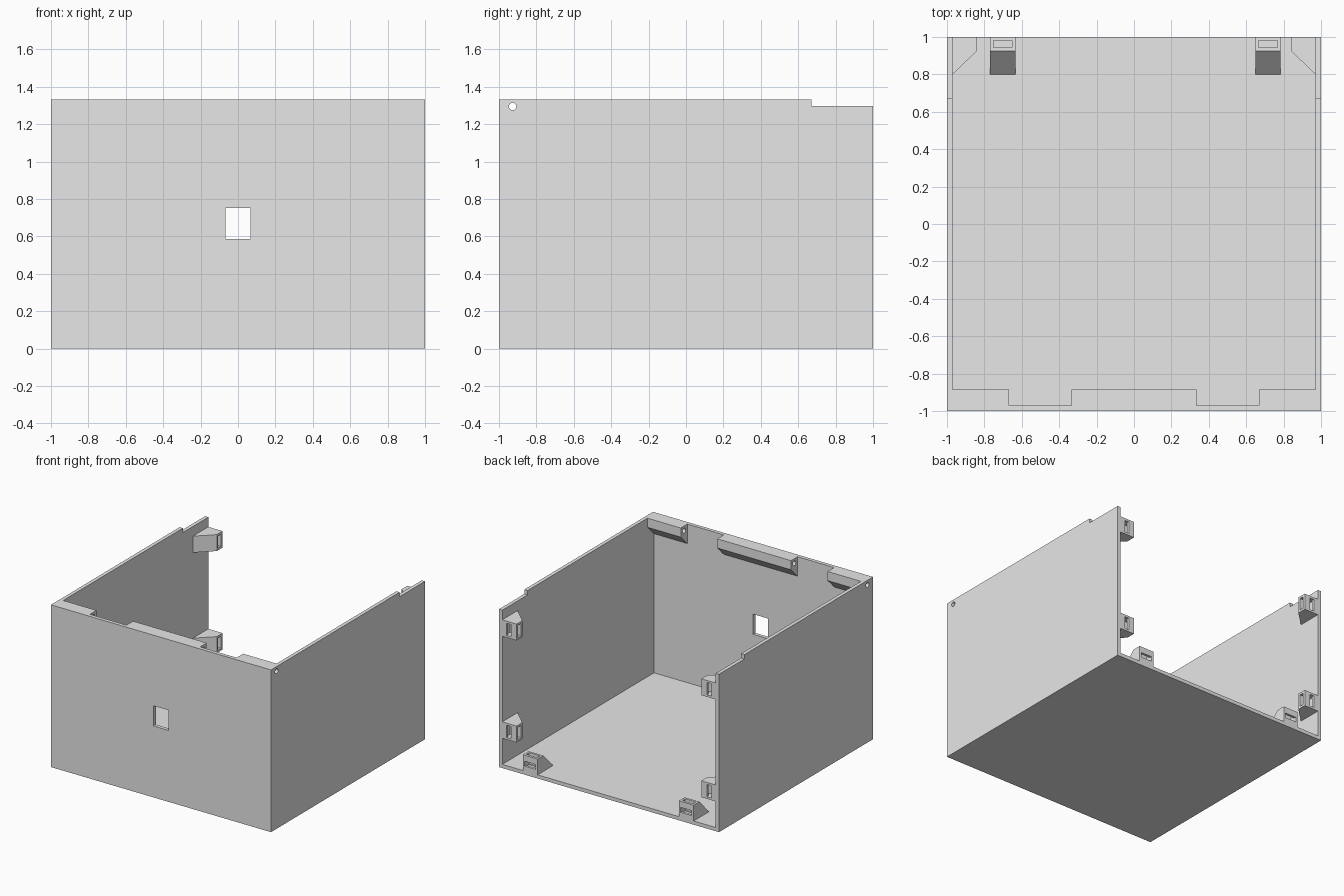
import bpy, bmesh
from math import pi
from mathutils import Matrix, Vector

cube = bpy.data.objects.get("Cube")
if cube:
    bpy.data.objects.remove(cube, do_unlink=True)

HEIGHT, WALL, INNER = 1.333, 0.03, 0.97
CLIP = 0.135

grey = bpy.data.materials.new("plain_grey")
grey.use_nodes = True
colour = (0.8, 0.8, 0.8, 1)
grey.diffuse_color = colour
grey.node_tree.nodes["Principled BSDF"].inputs["Base Color"].default_value = colour


def finish(name, bm):
    bmesh.ops.recalc_face_normals(bm, faces=bm.faces)
    mesh = bpy.data.meshes.new(name)
    bm.to_mesh(mesh)
    bm.free()
    mesh.materials.append(grey)
    obj = bpy.data.objects.new(name, mesh)
    bpy.context.collection.objects.link(obj)
    return obj


def box(name, low, high):
    low, high = Vector(low), Vector(high)
    bm = bmesh.new()
    bmesh.ops.create_cube(bm, size=1, matrix=Matrix.Translation((low + high) / 2)
                          @ Matrix.Diagonal((*(high - low), 1)))
    return finish(name, bm)


def extrude_x(name, profile, x0, x1):
    """Extrude a (y, z) profile from x0 to x1."""
    bm = bmesh.new()
    face = bm.faces.new([bm.verts.new((x0, y, z)) for y, z in profile])
    moved = bmesh.ops.extrude_face_region(bm, geom=[face])["geom"]
    verts = [v for v in moved if isinstance(v, bmesh.types.BMVert)]
    bmesh.ops.translate(bm, verts=verts, vec=(x1 - x0, 0, 0))
    return finish(name, bm)


def cut(obj, cutters):
    for cutter in cutters:
        cutter.hide_render = True
        mod = obj.modifiers.new(cutter.name, "BOOLEAN")
        mod.operation, mod.solver, mod.object = "DIFFERENCE", "EXACT", cutter
        bpy.context.view_layer.objects.active = obj
        bpy.ops.object.modifier_apply(modifier=mod.name)


def discard(objects):
    for obj in objects:
        bpy.data.objects.remove(obj, do_unlink=True)


# Screw bore running across the whole case, just behind the front wall
bm = bmesh.new()
bmesh.ops.create_cone(bm, cap_ends=True, segments=16, radius1=0.02, radius2=0.02, depth=2.4,
                      matrix=Matrix.Translation((0, -0.927, 1.295)) @ Matrix.Rotation(pi / 2, 4, "Y"))
bore = finish("bore_cutter", bm)

# Shell: floor, front wall and two side walls, open at the top and back
shell = box("case_shell", (-1, -1, 0), (1, 1, HEIGHT))
shell_cutters = [
    box("cavity_cutter", (-INNER, -INNER, WALL), (INNER, 1.2, 1.6)),
    box("notch_cutter", (-1.2, 0.67, 1.297), (1.2, 1.2, 1.6)),
    box("window_cutter", (-0.068, -1.2, 0.587), (0.068, -0.8, 0.753)),
]
cut(shell, shell_cutters + [bore])
discard(shell_cutters)

# Lips along the top of the front wall, chamfered underneath
lip_profile = [(-INNER, HEIGHT), (-0.885, HEIGHT), (-0.885, HEIGHT - 0.075), (-INNER, HEIGHT - 0.16)]
for name, x0, x1 in (("right_lip", -INNER, -0.667), ("middle_lip", -0.335, 0.335), ("left_lip", 0.667, INNER)):
    cut(extrude_x(name, lip_profile, x0, x1), [bore])
discard([bore])

# Fastening clips at the back edge: wedge block with a nut pocket and a screw slot
clip_profile = [(0.8, 0), (0.925, 0.13), (1, 0.13), (1, 0)]


def clip(name, matrix):
    obj = extrude_x(name, clip_profile, -CLIP / 2, CLIP / 2)
    cutters = [box("pocket_cutter", (-0.05, 0.943, 0.03), (0.05, 0.98, 0.2)),
               box("slot_cutter", (-0.05, 0.92, 0.04), (0.05, 1.1, 0.08))]
    cut(obj, cutters)
    discard(cutters)
    obj.data.transform(matrix)


for side, sign, floor_x in (("right", -1, -0.702), ("left", 1, 0.716)):
    clip(side + "_floor_clip", Matrix.Translation((floor_x, 0, WALL)))
    turn = Matrix.Rotation(-sign * pi / 2, 4, "Y")
    for level, z in (("lower", 0.312), ("upper", 1.15)):
        clip(f"{side}_{level}_wall_clip", Matrix.Translation((sign * INNER, 0, z)) @ turn)
